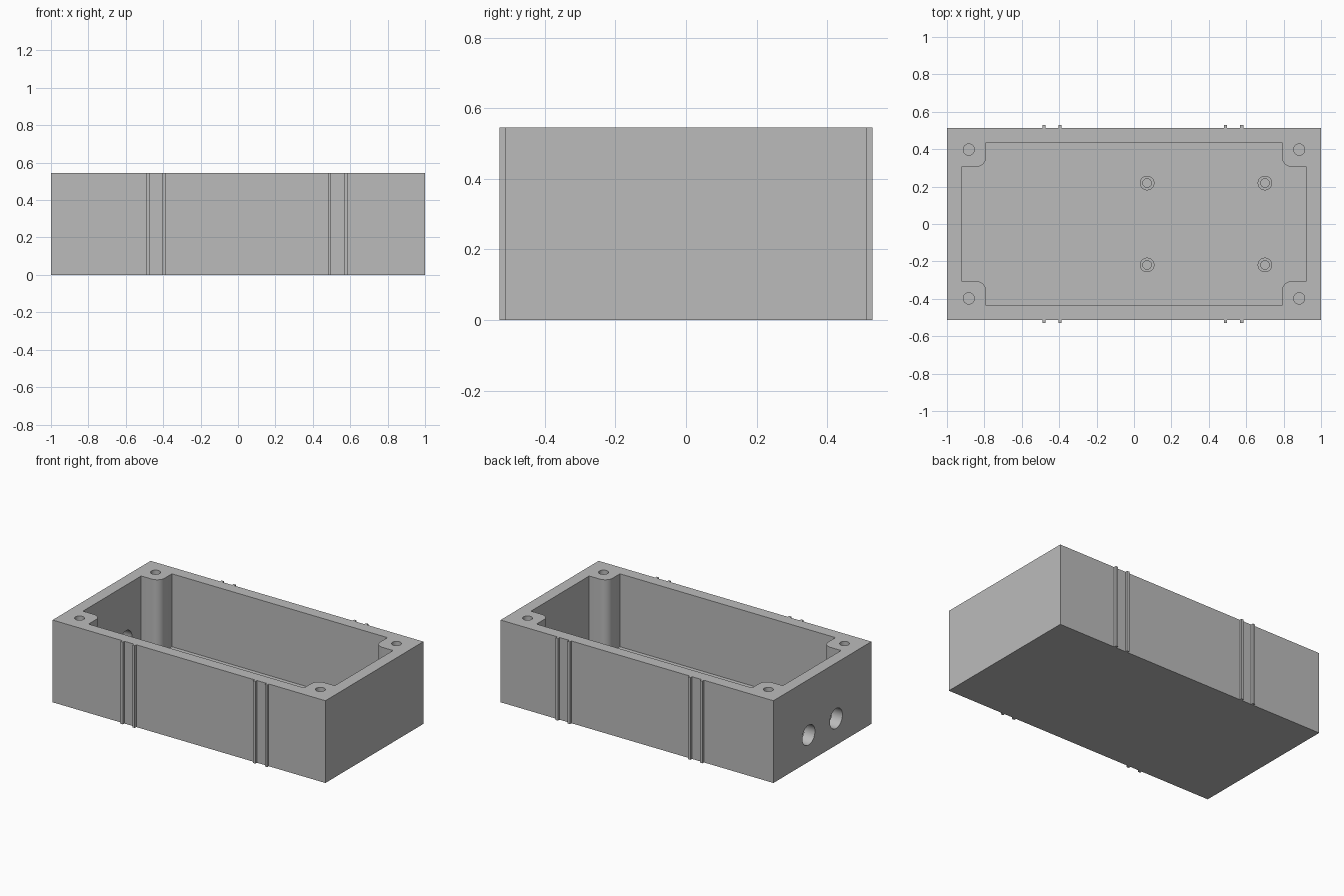
import bpy, bmesh
from math import sin, cos, pi, radians
from mathutils import Matrix

if "Cube" in bpy.data.objects:
    bpy.data.objects.remove(bpy.data.objects["Cube"])

WIDTH, DEPTH, HEIGHT = 2.0, 1.026, 0.545
FLOOR = 0.062
STANDOFF_TOP = 0.125

grey = bpy.data.materials.new("plain grey")
grey.use_nodes = True
grey.diffuse_color = (0.5, 0.5, 0.5, 1)
grey.node_tree.nodes["Principled BSDF"].inputs["Base Color"].default_value = (0.5, 0.5, 0.5, 1)


def finish(name, bm):
    bmesh.ops.recalc_face_normals(bm, faces=bm.faces)
    mesh = bpy.data.meshes.new(name)
    bm.to_mesh(mesh)
    bm.free()
    mesh.materials.append(grey)
    obj = bpy.data.objects.new(name, mesh)
    bpy.context.collection.objects.link(obj)
    return obj


def prism(name, outline, z0, z1):
    """Extrude a flat outline from z0 up to z1."""
    bm = bmesh.new()
    face = bm.faces.new([bm.verts.new((x, y, z0)) for x, y in outline])
    top = bmesh.ops.extrude_face_region(bm, geom=[face])["geom"]
    bmesh.ops.translate(bm, vec=(0, 0, z1 - z0),
                        verts=[v for v in top if isinstance(v, bmesh.types.BMVert)])
    return finish(name, bm)


def box(name, x, y, w, d, z0, z1):
    a, b = w / 2, d / 2
    return prism(name, [(x - a, y - b), (x + a, y - b), (x + a, y + b), (x - a, y + b)], z0, z1)


def cylinder(name, x, y, r, z0, z1, n=32):
    ring = [(x + r * cos(2 * pi * i / n), y + r * sin(2 * pi * i / n)) for i in range(n)]
    return prism(name, ring, z0, z1)


def cut(target, cutter):
    cutter.hide_render = True
    mod = target.modifiers.new("cut", 'BOOLEAN')
    mod.operation, mod.solver, mod.object = 'DIFFERENCE', 'EXACT', cutter
    bpy.context.view_layer.objects.active = target
    bpy.ops.object.modifier_apply(modifier=mod.name)
    bpy.data.objects.remove(cutter)


def smooth(obj):
    bpy.ops.object.select_all(action='DESELECT')
    obj.select_set(True)
    bpy.context.view_layer.objects.active = obj
    bpy.ops.object.shade_smooth_by_angle(angle=radians(30))


# Cavity outline: one quarter with a rounded corner post, mirrored round
r = 0.055
quarter = [(0.923, 0.305)]
quarter += [(0.845 - r * sin(t * pi / 16), 0.36 - r * cos(t * pi / 16)) for t in range(9)]
quarter += [(0.79, 0.436)]
outline = []
for sx, sy in ((1, 1), (-1, 1), (-1, -1), (1, -1)):
    pts = quarter if sx * sy > 0 else quarter[::-1]
    outline += [(sx * x, sy * y) for x, y in pts]

# Open box with floor, walls and corner posts
body = box("enclosure_body", 0, 0, WIDTH, DEPTH, 0, HEIGHT)
cut(body, prism("cavity_cutter", outline, FLOOR, HEIGHT + 0.1))

# Blind screw holes in the corner posts
for x in (-0.883, 0.883):
    for y in (-0.398, 0.398):
        cut(body, cylinder("screw_hole_cutter", x, y, 0.03, 0.25, HEIGHT + 0.1))

# Two round cable openings through one end wall
for y in (-0.144, 0.144):
    opening = cylinder("cable_hole_cutter", 0, 0, 0.066, -0.1, 0.1)
    opening.data.transform(Matrix.Translation((-0.98, y, 0.177)) @ Matrix.Rotation(pi / 2, 4, 'Y'))
    cut(body, opening)
smooth(body)

# Hollow board standoffs on the floor
for i, x in enumerate((0.07, 0.70)):
    for j, y in enumerate((-0.219, 0.219)):
        post = cylinder(f"standoff_{i}_{j}", x, y, 0.039, FLOOR - 0.02, STANDOFF_TOP)
        cut(post, cylinder("standoff_cutter", x, y, 0.023, FLOOR, STANDOFF_TOP + 0.1))
        smooth(post)

# Paired vertical ribs on both long walls
for side, s in (("front", -1), ("back", 1)):
    for i, x in enumerate((-0.482, -0.395, 0.489, 0.576)):
        box(f"{side}_rib_{i}", x, s * (DEPTH / 2 + 0.003), 0.017, 0.026, 0, HEIGHT)
